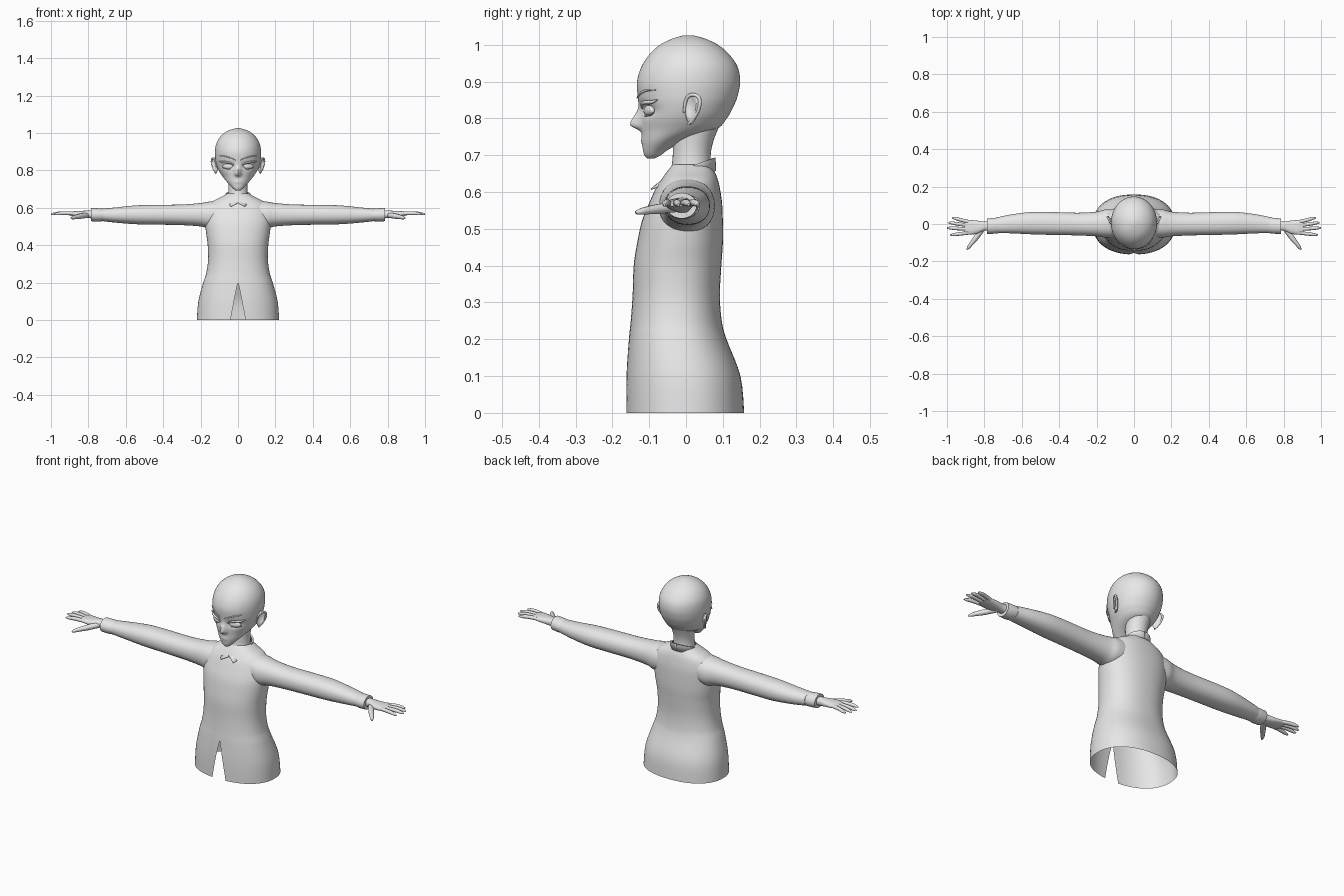
import bpy, bmesh, math
from mathutils import Vector, Euler, Matrix

if "Cube" in bpy.data.objects:
    bpy.data.objects.remove(bpy.data.objects["Cube"])

grey = bpy.data.materials.new("light grey")
grey.use_nodes = True
grey.diffuse_color = (0.8, 0.8, 0.8, 1)
grey.node_tree.nodes["Principled BSDF"].inputs["Base Color"].default_value = grey.diffuse_color


def finish(obj, mirror=False, angle=45):
    obj.data.materials.clear()
    obj.data.materials.append(grey)
    bpy.ops.object.select_all(action='DESELECT')
    bpy.context.view_layer.objects.active = obj
    obj.select_set(True)
    bpy.ops.object.shade_smooth_by_angle(angle=math.radians(angle))
    if mirror:
        obj.modifiers.new("Mirror", 'MIRROR')
    return obj


def from_bmesh(name, bm, **kw):
    mesh = bpy.data.meshes.new(name)
    bm.to_mesh(mesh)
    bm.free()
    obj = bpy.data.objects.new(name, mesh)
    bpy.context.collection.objects.link(obj)
    return finish(obj, **kw)


def smooth_rows(rows, steps):
    """Catmull-Rom interpolation between profile rows."""
    out = []
    for i in range(len(rows) - 1):
        a, b = rows[max(i - 1, 0)], rows[i]
        c, d = rows[i + 1], rows[min(i + 2, len(rows) - 1)]
        for s in range(steps):
            t = s / steps
            out.append([q + t / 2 * (r - p + t * (2 * p - 5 * q + 4 * r - s4 + t * (3 * (q - r) + s4 - p)))
                        for p, q, r, s4 in zip(a, b, c, d)])
    return out + [rows[-1]]


def loft(name, rows, place, seg=48, steps=4, power=2.0, slit=None, warp=None, caps=True, **kw):
    """Rows are (t, u0, u1, v0, v1): position along the axis and box of the cross-section."""
    bm = bmesh.new()
    rings = []
    for t, u0, u1, v0, v1 in smooth_rows(rows, steps):
        gap = math.asin(min(1, slit(t) / ((u1 - u0) / 2))) if slit else 0
        ring = []
        for k in range(seg + 1):
            a = -math.pi / 2 + gap + (2 * math.pi - 2 * gap) * k / seg
            cu, sv = math.cos(a), math.sin(a)
            u = (u0 + u1) / 2 + (u1 - u0) / 2 * math.copysign(abs(cu) ** (2 / power), cu)
            v = (v0 + v1) / 2 + (v1 - v0) / 2 * math.copysign(abs(sv) ** (2 / power), sv)
            p = Vector(place(t, u, v))
            ring.append(bm.verts.new(warp(p) if warp else p))
        rings.append(ring)
    for lo, hi in zip(rings, rings[1:]):
        for k in range(seg):
            bm.faces.new((lo[k], lo[k + 1], hi[k + 1], hi[k]))
    if caps:
        for ring in (rings[0], rings[-1]):
            bm.faces.new(ring[:-1])
    bmesh.ops.remove_doubles(bm, verts=bm.verts, dist=0.0002)
    bmesh.ops.recalc_face_normals(bm, faces=bm.faces)
    return from_bmesh(name, bm, **kw)


def tube(name, points, radius, mirror=True):
    """Tapered tube; points are (x, y, z, relative radius)."""
    curve = bpy.data.curves.new(name, 'CURVE')
    curve.dimensions = '3D'
    curve.bevel_depth = radius
    curve.bevel_resolution = 3
    curve.use_fill_caps = True
    sp = curve.splines.new('NURBS')
    sp.points.add(len(points) - 1)
    for q, (x, y, z, r) in zip(sp.points, points):
        q.co, q.radius = (x, y, z, 1), r
    sp.use_endpoint_u = True
    sp.order_u = 3
    obj = bpy.data.objects.new(name, curve)
    bpy.context.collection.objects.link(obj)
    bpy.ops.object.select_all(action='DESELECT')
    bpy.context.view_layer.objects.active = obj
    obj.select_set(True)
    bpy.ops.object.convert(target='MESH')
    return finish(bpy.context.object, mirror)


def ball(name, loc, size, rot=(0, 0, 0), warp=None):
    bm = bmesh.new()
    bmesh.ops.create_uvsphere(bm, u_segments=24, v_segments=16, radius=1)
    if warp:
        for v in bm.verts:
            v.co = warp(v.co)
    bm.transform(Matrix.LocRotScale(Vector(loc), Euler([math.radians(r) for r in rot]), Vector(size)))
    return from_bmesh(name, bm, mirror=True)


def upright(t, u, v):
    return (u, v, t)


def sideways(t, u, v):
    return (t, u, v)


def sym(rows):
    return [(z, -w, w, f, b) for z, w, f, b in rows]


# Shirt body, open at the hem, with a front slit
loft("shirt_body", sym([
    (0, .22, -.163, .158), (.1, .212, -.162, .148), (.2, .186, -.155, .11),
    (.25, .17, -.15, .097), (.32, .16, -.145, .092), (.4, .162, -.142, .096),
    (.46, .17, -.133, .1), (.52, .176, -.12, .1), (.57, .174, -.1, .098),
    (.61, .16, -.082, .092), (.635, .135, -.066, .086), (.655, .095, -.052, .078),
    (.675, .06, -.035, .068)]),
    upright, seg=64, power=2.25, slit=lambda z: .032 * max(0, 1 - z / .2), caps=False)

# Sleeves and cuffs
loft("sleeve", [
    (.07, -.07, .075, .5, .64), (.15, -.073, .078, .49, .633), (.2, -.066, .066, .5, .625),
    (.3, -.061, .06, .507, .617), (.45, -.058, .064, .51, .615), (.55, -.055, .064, .512, .612),
    (.65, -.05, .052, .52, .602), (.73, -.048, .036, .529, .594)],
    sideways, seg=32, power=2.2, mirror=True)
loft("cuff", [(.715, -.048, .034, .529, .594), (.75, -.052, .033, .526, .597),
              (.785, -.053, .029, .528, .598)], sideways, seg=32, mirror=True)

# Hands
loft("palm", [(.76, -.038, .016, .541, .585), (.8, -.036, .013, .545, .585),
              (.84, -.052, .018, .549, .583), (.88, -.057, .021, .555, .581),
              (.905, -.05, .016, .56, .577)], sideways, seg=24, power=2.4, mirror=True)
for label, y0, y1, x0, x1 in (("little", .011, .032, .88, .972), ("ring", -.007, .007, .89, .992),
                              ("middle", -.027, -.021, .89, 1.0), ("index", -.047, -.058, .88, .983)):
    xm, ym = (x0 + x1) / 2, (y0 + y1) / 2
    tube(label + "_finger", [(x0, y0, .569, 1), (xm, ym, .572, 1.05), (x1 - .012, y1, .567, .85),
                             (x1, y1, .565, .35)], .0095)
tube("thumb", [(.81, -.025, .56, 1.3), (.845, -.075, .554, 1.25), (.87, -.105, .55, .95),
               (.885, -.125, .546, .8), (.892, -.137, .544, .35)], .0115)

# Neck
loft("neck", sym([(.61, .066, -.066, .07), (.66, .055, -.042, .07), (.7, .051, -.036, .067),
                  (.74, .053, -.035, .075), (.79, .06, -.03, .095)]), upright, seg=32)


# Head, with nose and eye sockets shaped into the face
def face_shape(p):
    if p.y < 0:
        dz = p.z - .782
        nose = math.exp(-(p.x / .015) ** 2 - (dz / (.034 if dz > 0 else .012)) ** 2)
        lips = math.exp(-(p.x / .022) ** 2 - ((p.z - .738) / .01) ** 2)
        socket = math.exp(-((abs(p.x) - .054) / .03) ** 2 - ((p.z - .823) / .017) ** 2)
        p.y += .013 * socket - .03 * nose - .003 * lips
    return p


loft("head", sym([
    (.691, .012, -.106, -.085), (.7, .024, -.113, -.068), (.715, .038, -.117, -.048),
    (.74, .061, -.119, .0), (.77, .085, -.121, .082), (.8, .104, -.123, .111),
    (.83, .115, -.126, .128), (.86, .121, -.131, .14), (.9, .123, -.133, .147),
    (.94, .117, -.121, .14), (.975, .099, -.098, .116), (1.0, .073, -.07, .086),
    (1.016, .043, -.038, .053), (1.025, .012, -.008, .022)]),
    upright, seg=96, steps=6, warp=face_shape)

# Face details
ball("eye", (.054, -.1, .821), (.03, .011, .015), (0, 0, 22))
tube("upper_lash", [(.02, -.118, .826, .4), (.038, -.122, .838, 1), (.064, -.113, .844, 1.2),
                    (.087, -.091, .843, 1.2), (.1, -.078, .85, .3)], .0045)
tube("lower_lash", [(.04, -.113, .807, .4), (.06, -.108, .804, 1), (.084, -.088, .815, .6)], .0025)
tube("eyebrow", [(.014, -.133, .855, .5), (.045, -.126, .868, 1.2), (.075, -.108, .877, 1),
                 (.098, -.082, .877, .3)], .003)
tube("mouth", [(-.02, -.114, .738, .4), (0, -.126, .736, 1), (.02, -.114, .738, .4)], .0022, False)


# Ears: hollowed shell with a raised rim
def hollow(c):
    if c.x > 0:
        c.x -= 1.1 * max(0, 1 - (c.y ** 2 + (c.z - .15) ** 2) / .5)
    c.y *= 1 + .3 * c.z
    return c


ball("ear", (.122, .016, .825), (.009, .024, .042), (-8, 0, -38), hollow)
tube("ear_rim", [(.115, -.005, .815, .6), (.119, -.004, .845, .9), (.128, .01, .866, 1),
                 (.141, .036, .861, 1), (.141, .039, .835, 1), (.129, .024, .8, .9),
                 (.118, .006, .784, .7)], .005)

# Folded collar with pointed front tips
bm = bmesh.new()
count, previous = 24, None
for i in range(count + 1):
    f = i / count                      # 0 at centre front, 1 at centre back
    a = math.pi * f
    front = max(0, 1 - f * 2.2) ** 1.5
    s, c = math.sin(a), math.cos(a)
    top = Vector((.057 * s + .002, .017 - .056 * c - .03 * front, .668 - .022 * c - .024 * front))
    mid = top + Vector((.006 * s, -.006 * c, .002))
    low = Vector((.068 * s + .036 * front, .014 - .066 * c - .043 * front, .642 - .015 * c - .02 * front))
    column = [bm.verts.new(p) for p in (top, mid, low)]
    if previous:
        for j in range(2):
            bm.faces.new((previous[j], column[j], column[j + 1], previous[j + 1]))
    previous = column
bmesh.ops.recalc_face_normals(bm, faces=bm.faces)
collar = from_bmesh("collar", bm, mirror=True)
thick = collar.modifiers.new("Thickness", 'SOLIDIFY')
thick.thickness = .004
thick.offset = 0
